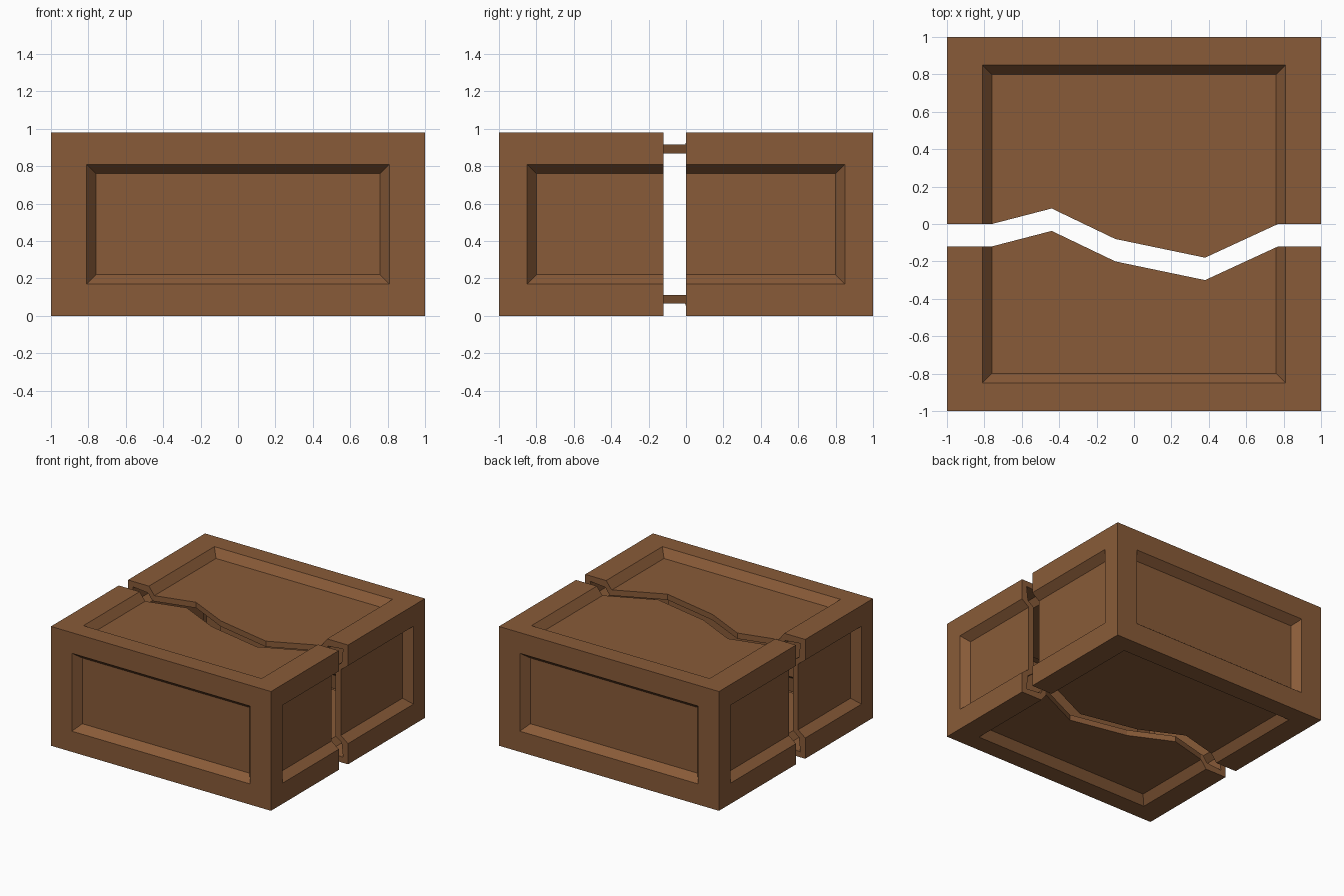
import bpy
import bmesh
from mathutils import Vector

if "Cube" in bpy.data.objects:
    bpy.data.objects.remove(bpy.data.objects["Cube"])

HALF = Vector((1.0, 1.0, 0.49))        # half size of the crate
RECESS = Vector((0.81, 0.85, 0.32))    # half size of each panel opening
BEVEL, DEPTH, WALL, GAP = 0.05, 0.065, 0.045, 0.12
CRACK = [(-1.2, 0), (-0.76, 0), (-0.44, 0.083), (-0.1, -0.08),
         (0.38, -0.18), (0.77, 0), (1.2, 0)]

wood = bpy.data.materials.new("brown_wood")
wood.diffuse_color = (0.25, 0.105, 0.04, 1)
wood.use_nodes = True
wood.node_tree.nodes["Principled BSDF"].inputs["Base Color"].default_value = wood.diffuse_color


def add_object(name, bm):
    bmesh.ops.recalc_face_normals(bm, faces=bm.faces)
    mesh = bpy.data.meshes.new(name)
    bm.to_mesh(mesh)
    bm.free()
    obj = bpy.data.objects.new(name, mesh)
    bpy.context.collection.objects.link(obj)
    mesh.materials.append(wood)
    return obj


def add_side(bm, axis, sign):
    # frame, sloped edge and sunken panel of one side
    u, v = [i for i in range(3) if i != axis]
    loops = []
    for du, dv, depth in ((HALF[u], HALF[v], 0),
                          (RECESS[u], RECESS[v], 0),
                          (RECESS[u] - BEVEL, RECESS[v] - BEVEL, DEPTH)):
        loop = []
        for a, b in ((-1, -1), (1, -1), (1, 1), (-1, 1)):
            p = Vector((0, 0, HALF.z))
            p[axis] += sign * (HALF[axis] - depth)
            p[u] += a * du
            p[v] += b * dv
            loop.append(bm.verts.new(p))
        loops.append(loop)
    for outer, inner in zip(loops, loops[1:]):
        for i in range(4):
            j = (i + 1) % 4
            bm.faces.new((outer[i], outer[j], inner[j], inner[i]))
    bm.faces.new(loops[-1])


def crate_shell(name):
    bm = bmesh.new()
    for axis in range(3):
        for sign in (-1, 1):
            add_side(bm, axis, sign)
    bmesh.ops.remove_doubles(bm, verts=bm.verts, dist=0.0001)
    obj = add_object(name, bm)
    # hollow wall that follows the panel relief
    shell = obj.modifiers.new("wall", 'SOLIDIFY')
    shell.thickness = WALL
    shell.offset = -1
    shell.use_even_offset = True
    return obj


def crack_cutter(name, shift, far_y):
    # tall prism bounded by the zigzag crack
    bm = bmesh.new()
    outline = [(x, y + shift) for x, y in CRACK] + [(1.2, far_y), (-1.2, far_y)]
    base = bm.faces.new([bm.verts.new((x, y, -0.3)) for x, y in outline])
    top = bmesh.ops.extrude_face_region(bm, geom=[base])["geom"]
    bmesh.ops.translate(bm, vec=(0, 0, 1.6),
                        verts=[g for g in top if isinstance(g, bmesh.types.BMVert)])
    obj = add_object(name, bm)
    obj.hide_render = True
    return obj


# two broken halves of the crate
for name, shift, far_y in (("back_half", 0, 1.3), ("front_half", -GAP, -1.3)):
    half = crate_shell(name)
    cutter = crack_cutter(name + "_cutter", shift, far_y)
    cut = half.modifiers.new("crack", 'BOOLEAN')
    cut.operation = 'INTERSECT'
    cut.solver = 'EXACT'
    cut.object = cutter
    bpy.context.view_layer.update()
    # bake the modifiers, then drop the cutter
    evaluated = half.evaluated_get(bpy.context.evaluated_depsgraph_get())
    baked = bpy.data.meshes.new_from_object(evaluated)
    half.modifiers.clear()
    half.data = baked
    bpy.data.objects.remove(cutter)
